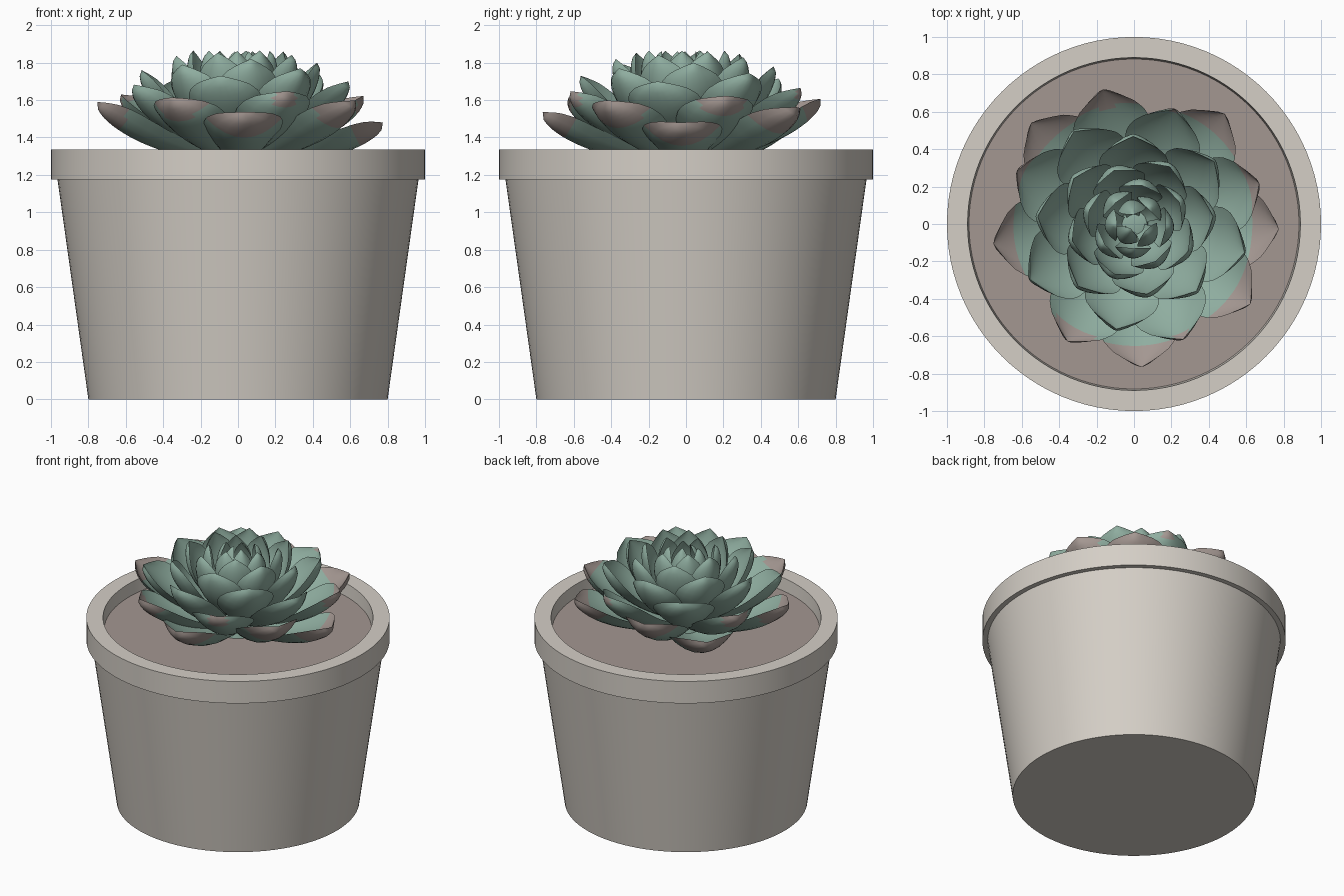
import bpy, bmesh, math

if "Cube" in bpy.data.objects:
    bpy.data.objects.remove(bpy.data.objects["Cube"])


def material(name, rgb):
    m = bpy.data.materials.new(name)
    m.diffuse_color = (*rgb, 1)
    m.use_nodes = True
    m.node_tree.nodes["Principled BSDF"].inputs["Base Color"].default_value = m.diffuse_color
    return m


STONE = material("pale_stone", (0.66, 0.62, 0.565))
SOIL = material("dusty_brown", (0.37, 0.31, 0.285))
GREEN = material("sage_green", (0.275, 0.42, 0.35))


def lerp_table(pts, x):
    for (x0, y0), (x1, y1) in zip(pts, pts[1:]):
        if x <= x1:
            return y0 + (y1 - y0) * (x - x0) / (x1 - x0)
    return pts[-1][1]


def finish(name, bm, mats, angle):
    bmesh.ops.remove_doubles(bm, verts=bm.verts, dist=0.0002)
    bmesh.ops.recalc_face_normals(bm, faces=bm.faces)
    me = bpy.data.meshes.new(name)
    bm.to_mesh(me)
    bm.free()
    ob = bpy.data.objects.new(name, me)
    bpy.context.collection.objects.link(ob)
    for m in mats:
        me.materials.append(m)
    bpy.ops.object.select_all(action='DESELECT')
    ob.select_set(True)
    bpy.context.view_layer.objects.active = ob
    bpy.ops.object.shade_smooth_by_angle(angle=math.radians(angle))
    return ob


def lathe(name, profile, mat, seg=96):
    bm = bmesh.new()
    vs = [bm.verts.new((r, 0, z)) for r, z in profile]
    es = [bm.edges.new(p) for p in zip(vs, vs[1:])]
    bmesh.ops.spin(bm, geom=vs + es, cent=(0, 0, 0), axis=(0, 0, 1),
                   angle=2 * math.pi, steps=seg)
    return finish(name, bm, [mat], 30)


# Pot with rim, and the soil inside it
lathe("pot", [(0, 0), (0.80, 0), (0.965, 1.175), (1, 1.175), (1, 1.335),
              (0.89, 1.335), (0.88, 1.22)], STONE)
lathe("soil", [(0, 1.245), (0.884, 1.245)], SOIL)

# Leaf tables: by leaf index (outermost first), and outline along the leaf
TIP_R = [(0, .775), (5, .755), (10, .67), (15, .57), (18, .49), (24, .36), (30, .25), (41, .03)]
TIP_Z = [(0, 1.48), (4, 1.59), (9, 1.63), (13, 1.70), (17, 1.76), (24, 1.83), (30, 1.865), (41, 1.86)]
HALF_W = [(0, .215), (14, .205), (24, .165), (32, .12), (41, .07)]
OUTLINE = [(0, .3), (.2, .5), (.4, .78), (.55, .95), (.68, 1), (.78, .93), (.87, .73),
           (.94, .42), (1, 0)]
COUNT, NU, NV = 42, 24, 8


def add_leaf(bm, i):
    t = i / (COUNT - 1)
    ang = math.radians(-2 + 137.5 * i)
    ca, sa = math.cos(ang), math.sin(ang)
    rt, zt, hw = (lerp_table(tab, i) for tab in (TIP_R, TIP_Z, HALF_W))
    rb, zb = 0.05 * (1 - t), 1.26 + 0.2 * t
    rc, zc = 0.16 + 0.46 * rt, zb + 0.05 * t + 0.25 * (zt - zb)
    thick = 0.055 - 0.03 * t
    top, bot = [], []
    for a in range(NU + 1):
        u = a / NU
        p, q, s = (1 - u) ** 2, 2 * u * (1 - u), u * u
        r, z = p * rb + q * rc + s * rt, p * zb + q * zc + s * zt
        dr = (1 - u) * (rc - rb) + u * (rt - rc)
        dz = (1 - u) * (zc - zb) + u * (zt - zc)
        n = math.hypot(dr, dz)
        nr, nz = -dz / n, dr / n
        f = lerp_table(OUTLINE, u)
        for side, rows in ((0, top), (1, bot)):
            row = []
            for b in range(NV + 1):
                v = 2 * b / NV - 1
                off = 0.32 * hw * f * v * v - side * thick * math.sqrt(f) * (1 - v * v)
                R, y = r + nr * off, hw * f * v
                row.append(bm.verts.new((R * ca - y * sa, R * sa + y * ca, z + nz * off)))
            rows.append(row)
    for rows in (top, bot):
        for r0, r1 in zip(rows, rows[1:]):
            for b in range(NV):
                face = bm.faces.new((r0[b], r0[b + 1], r1[b + 1], r1[b]))
                c = face.calc_center_median()
                # brown tips outside a fixed radius
                face.material_index = int(math.hypot(c.x, c.y) > 0.64)


# Rosette of leaves in golden-angle order
bm = bmesh.new()
for i in range(COUNT):
    add_leaf(bm, i)
finish("rosette_leaves", bm, [GREEN, SOIL], 40)

# Short hidden stem joining the leaves to the soil
lathe("stem", [(0, 1.24), (0.14, 1.24), (0.07, 1.5), (0, 1.52)], GREEN, 24)
